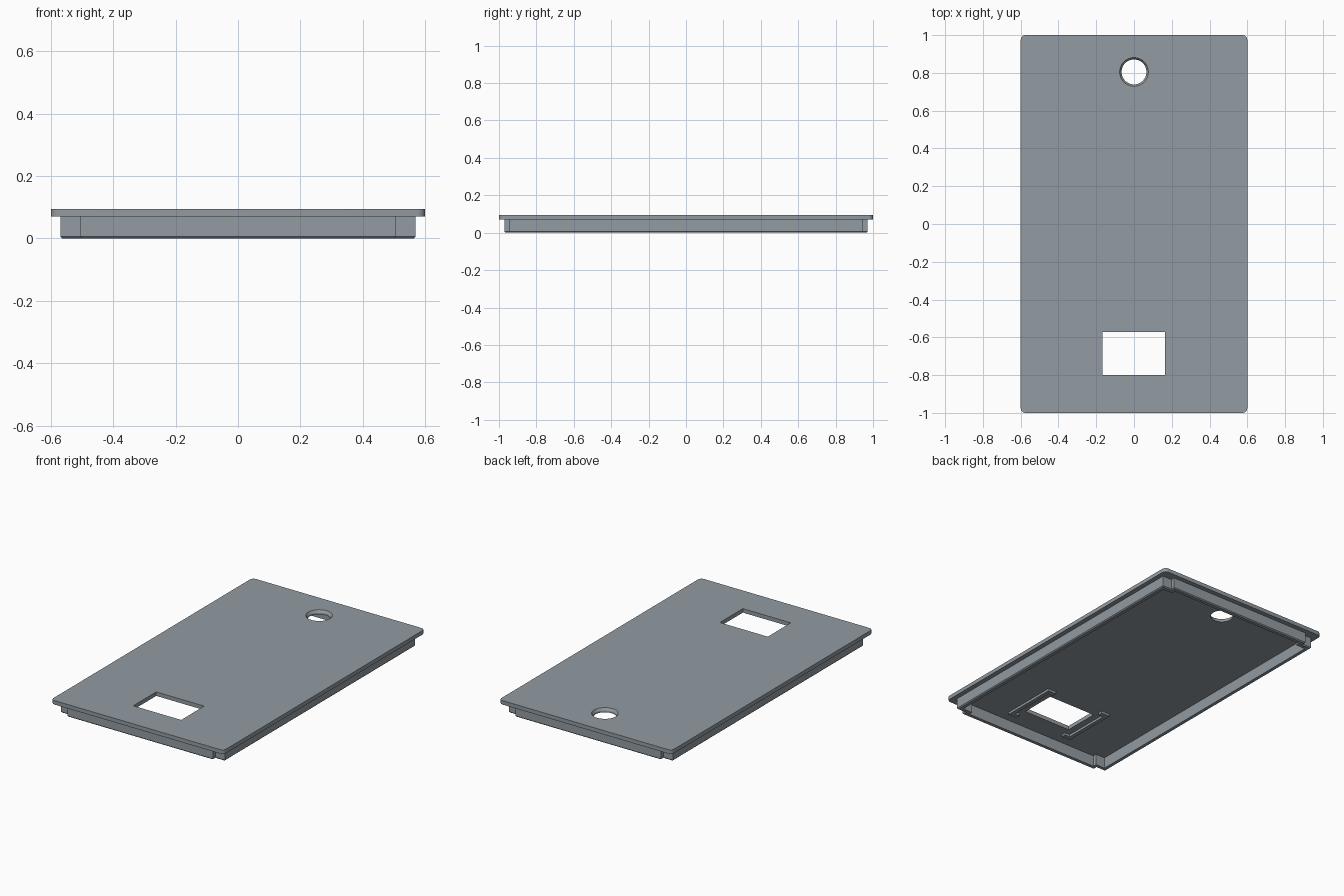
import bpy, bmesh, math

if "Cube" in bpy.data.objects:
    bpy.data.objects.remove(bpy.data.objects["Cube"])

T, B = 0.095, 0.07   # top and underside of the plate

grey = bpy.data.materials.new("slate grey")
grey.diffuse_color = (0.29, 0.33, 0.36, 1)
grey.use_nodes = True
grey.node_tree.nodes["Principled BSDF"].inputs["Base Color"].default_value = grey.diffuse_color


def loft(name, loops, ring=False):
    """Skin stacked outlines; cap the ends, or close the section as a ring."""
    bm = bmesh.new()
    rows = [[bm.verts.new(p) for p in loop] for loop in loops]
    n = len(rows[0])
    pairs = list(zip(rows, rows[1:])) + ([(rows[-1], rows[0])] if ring else [])
    for a, b in pairs:
        for i in range(n):
            j = (i + 1) % n
            bm.faces.new((a[i], a[j], b[j], b[i]))
    if not ring:
        bm.faces.new(rows[0])
        bm.faces.new(rows[-1])
    bmesh.ops.recalc_face_normals(bm, faces=bm.faces)
    me = bpy.data.meshes.new(name)
    bm.to_mesh(me)
    bm.free()
    me.materials.append(grey)
    ob = bpy.data.objects.new(name, me)
    bpy.context.collection.objects.link(ob)
    return ob


def at(outline, z):
    return [(x, y, z) for x, y in outline]


def rounded(w, d, r, steps=5):
    pts = []
    for k, (sx, sy) in enumerate([(1, 1), (-1, 1), (-1, -1), (1, -1)]):
        for i in range(steps + 1):
            a = math.pi / 2 * (k + i / steps)
            pts.append((sx * (w - r) + r * math.cos(a), sy * (d - r) + r * math.sin(a)))
    return pts


def rect(x0, x1, y0, y1):
    return [(x0, y0), (x1, y0), (x1, y1), (x0, y1)]


def circle(cy, r, n=48):
    return [(r * math.cos(2 * math.pi * i / n), cy + r * math.sin(2 * math.pi * i / n))
            for i in range(n)]


def notched(o):
    """Rim outline with stepped corners, inset by o."""
    x1, x2, y1, y2 = 0.505 - o, 0.57 - o, 0.945 - o, 0.97 - o
    q = [(x2, y1), (x1, y1), (x1, y2)]
    return (q + [(-x, y) for x, y in q[::-1]] + [(-x, -y) for x, y in q]
            + [(x, -y) for x, y in q[::-1]])


# Cover plate with rounded corners
plate = loft("cover_plate", [at(rounded(0.6, 1.0, 0.025), z) for z in (B, T)])

# Window and tapered round hole cut through the plate
window = loft("window_cutter", [at(rect(-0.168, 0.165, -0.8, -0.572), z) for z in (0, 0.2)])
hole = loft("hole_cutter", [at(circle(0.805, r), z) for r, z in
                            ((0.066, 0.0), (0.066, 0.08), (0.076, T), (0.076, 0.2))])
for cutter in (window, hole):
    mod = plate.modifiers.new(cutter.name, 'BOOLEAN')
    mod.object = cutter
    mod.operation = 'DIFFERENCE'
    mod.solver = 'EXACT'
bpy.context.view_layer.objects.active = plate
plate.select_set(True)
for m in list(plate.modifiers):
    bpy.ops.object.modifier_apply(modifier=m.name)
for cutter in (window, hole):
    bpy.data.objects.remove(cutter)
bpy.ops.object.shade_smooth_by_angle(angle=math.radians(25))

# Hanging rim with a chamfered lower edge
section = [(0, B + 0.002), (0, 0.006), (0.006, 0), (0.027, 0), (0.027, B + 0.002)]
loft("rim_wall", [at(notched(o), z) for o, z in section], ring=True)

# C-shaped clips beside the window, on the underside
for side, s in (("left", -1), ("right", 1)):
    clip = [(0.175, -0.87), (0.235, -0.87), (0.235, -0.505), (0.175, -0.505),
            (0.175, -0.535), (0.21, -0.535), (0.21, -0.84), (0.175, -0.84)]
    loft(side + "_clip", [at([(s * x, y) for x, y in clip], z) for z in (0.055, B + 0.002)])
